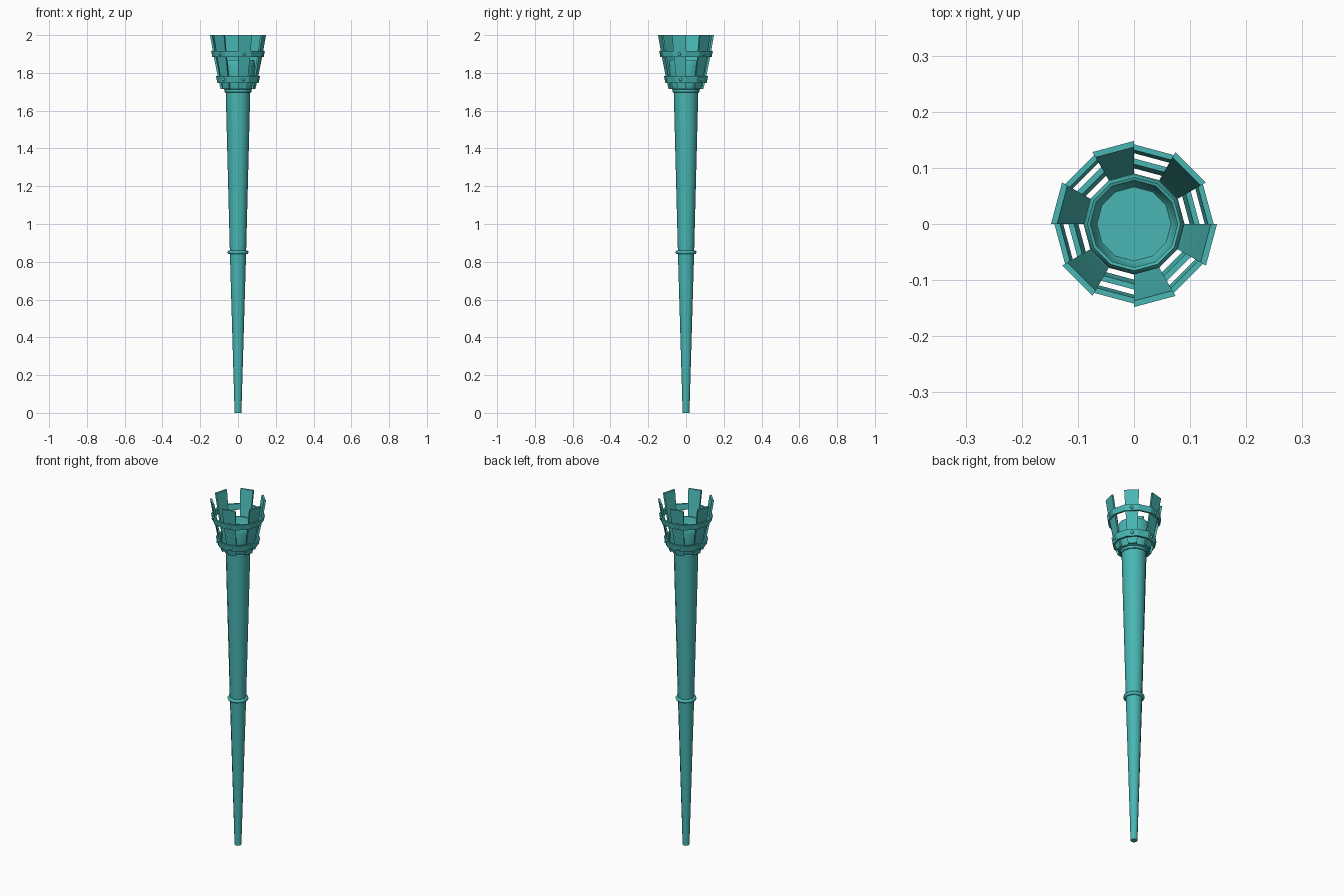
import bpy, bmesh, math
from mathutils import Vector, Matrix

if "Cube" in bpy.data.objects:
    bpy.data.objects.remove(bpy.data.objects["Cube"])

SIDES = 12
STEP = 2 * math.pi / SIDES

teal = bpy.data.materials.new("teal")
teal.diffuse_color = (0.065, 0.47, 0.45, 1)
teal.use_nodes = True
teal.node_tree.nodes["Principled BSDF"].inputs["Base Color"].default_value = teal.diffuse_color


def make_object(name, bm, smooth=None):
    bmesh.ops.remove_doubles(bm, verts=bm.verts, dist=1e-5)
    bmesh.ops.recalc_face_normals(bm, faces=bm.faces)
    mesh = bpy.data.meshes.new(name)
    bm.to_mesh(mesh)
    bm.free()
    mesh.materials.append(teal)
    ob = bpy.data.objects.new(name, mesh)
    bpy.context.collection.objects.link(ob)
    if smooth:
        bpy.ops.object.select_all(action='DESELECT')
        ob.select_set(True)
        bpy.context.view_layer.objects.active = ob
        bpy.ops.object.shade_smooth_by_angle(angle=math.radians(smooth))
    return ob


def lathe(name, profile, closed=False, smooth=None):
    """Revolve an (r, z) profile around z."""
    bm = bmesh.new()
    rings = [[bm.verts.new((r * math.cos(i * STEP), r * math.sin(i * STEP), z))
              for i in range(SIDES)] for r, z in profile]
    n = len(rings)
    for k in range(n if closed else n - 1):
        a, b = rings[k], rings[(k + 1) % n]
        for i in range(SIDES):
            j = (i + 1) % SIDES
            bm.faces.new((a[i], a[j], b[j], b[i]))
    if not closed:
        bm.faces.new(rings[0])
        bm.faces.new(rings[-1])
    return make_object(name, bm, smooth)


def slat(name, profile, index):
    """One flat sector of the basket, following a closed (r, z) profile."""
    bm = bmesh.new()
    ends = [[bm.verts.new((r * math.cos(a), r * math.sin(a), z)) for r, z in profile]
            for a in (index * STEP, (index + 1) * STEP)]
    n = len(profile)
    for k in range(n):
        m = (k + 1) % n
        bm.faces.new((ends[0][k], ends[0][m], ends[1][m], ends[1][k]))
    bm.faces.new(ends[0])
    bm.faces.new(ends[1])
    return make_object(name, bm)


# Tapered handle
lathe("handle", [(0.018, 0), (0.043, 0.85), (0.065, 1.70)], smooth=40)

# Rounded ring halfway up the handle
lathe("handle_ring", [(0.046 + 0.010 * math.cos(t * math.pi / 4),
                       0.85 + 0.010 * math.sin(t * math.pi / 4)) for t in range(8)],
      closed=True, smooth=50)

# Collar and the inner cup that holds the fuel, with a rounded rim
lathe("collar", [(0.060, 1.695), (0.070, 1.698), (0.072, 1.705), (0.070, 1.712),
                 (0.060, 1.715)], smooth=40)
lathe("cup", [(0.060, 1.708), (0.080, 1.715), (0.087, 1.735), (0.090, 1.845),
              (0.088, 1.860), (0.083, 1.868), (0.078, 1.866), (0.075, 1.858),
              (0.071, 1.835), (0.066, 1.828)], smooth=40)

# Six flaring slats on alternate sides of the basket
slat_profile = [(0.078, 1.715), (0.092, 1.715), (0.104, 1.765), (0.131, 1.90),
                (0.148, 2.0), (0.137, 2.0), (0.120, 1.90), (0.093, 1.765)]
for i in range(6):
    slat(f"slat_{i + 1}", slat_profile, 2 * i + 1)

# Two bands around the slats
bands = {"lower_band": (0.107, 1.765, 0.018, 0.21), "upper_band": (0.133, 1.90, 0.016, 0.18)}
for name, (r, z, h, slope) in bands.items():
    d = h * slope
    lathe(name, [(r - 0.004 - d, z - h), (r + 0.006 - d, z - h),
                 (r + 0.006 + d, z + h), (r - 0.004 + d, z + h)], closed=True)

    # Domed rivets where the band crosses each slat
    bm = bmesh.new()
    for i in range(6):
        a = (2 * i + 1.5) * STEP
        pos = Vector((math.cos(a), math.sin(a), 0)) * (r + 0.006) * math.cos(STEP / 2)
        pos.z = z
        mat = (Matrix.Translation(pos) @ Matrix.Rotation(a, 4, 'Z')
               @ Matrix.Rotation(math.pi / 2, 4, 'Y') @ Matrix.Diagonal((1, 1, 0.7, 1)))
        bmesh.ops.create_uvsphere(bm, u_segments=8, v_segments=6, radius=0.009, matrix=mat)
    make_object(name.replace("band", "rivets"), bm, smooth=60)
